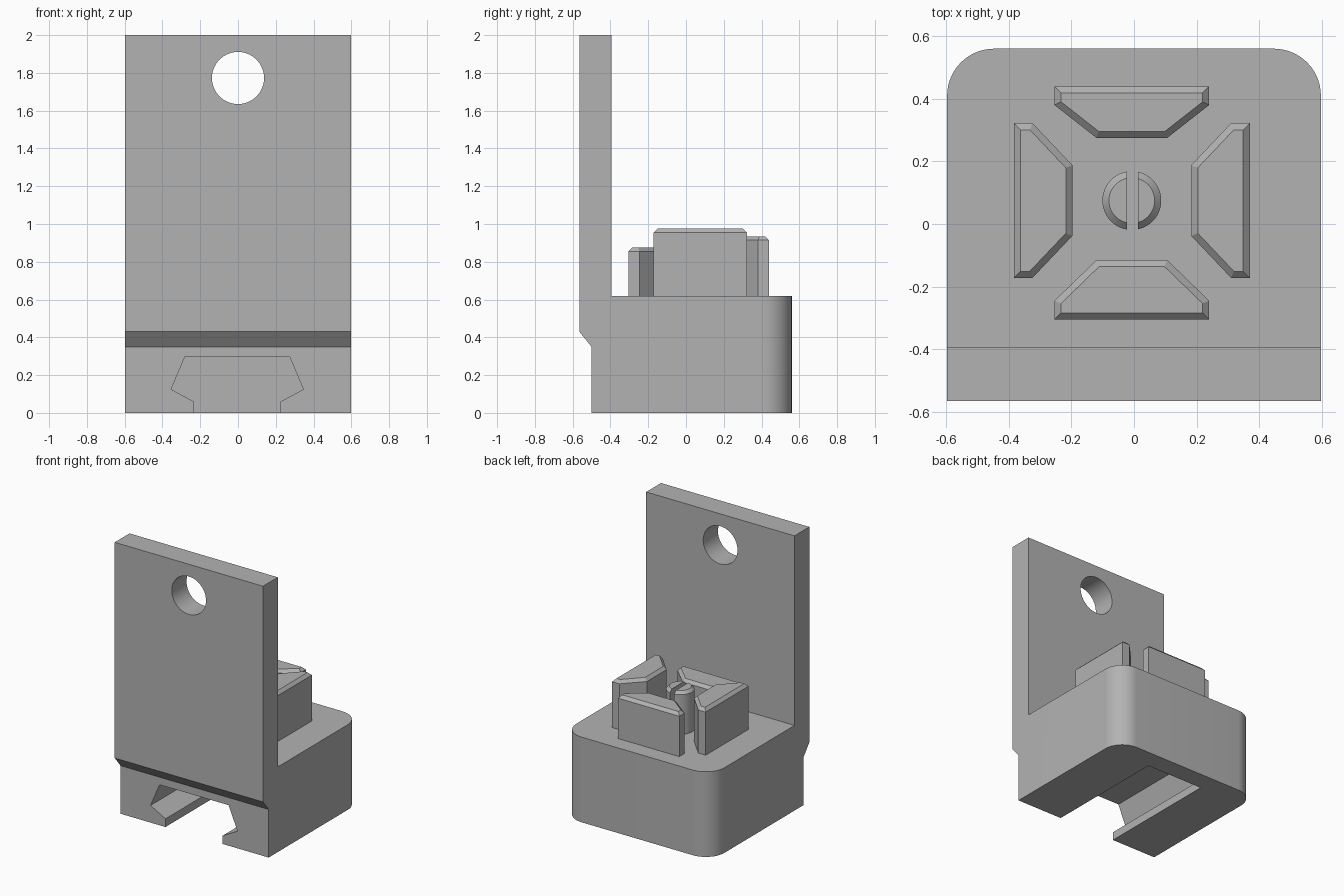
import bpy, bmesh, math
from mathutils import Matrix, Vector

if "Cube" in bpy.data.objects:
    bpy.data.objects.remove(bpy.data.objects["Cube"])

grey = bpy.data.materials.new("plain grey")
grey.use_nodes = True
COLOUR = (0.45, 0.45, 0.45, 1)
grey.diffuse_color = COLOUR
grey.node_tree.nodes["Principled BSDF"].inputs["Base Color"].default_value = COLOUR


def prism(name, points, direction, edit=None):
    """Extrude a closed 3D outline along a direction, with an optional bmesh edit."""
    bm = bmesh.new()
    face = bm.faces.new([bm.verts.new(p) for p in points])
    out = bmesh.ops.extrude_face_region(bm, geom=[face])
    moved = [v for v in out["geom"] if isinstance(v, bmesh.types.BMVert)]
    bmesh.ops.translate(bm, verts=moved, vec=Vector(direction))
    bmesh.ops.recalc_face_normals(bm, faces=bm.faces[:])
    if edit:
        edit(bm)
    mesh = bpy.data.meshes.new(name)
    bm.to_mesh(mesh)
    bm.free()
    mesh.materials.append(grey)
    obj = bpy.data.objects.new(name, mesh)
    bpy.context.collection.objects.link(obj)
    return obj


def circle(cx, cy, r, n=64):
    return [(cx + r * math.cos(math.tau * i / n), cy + r * math.sin(math.tau * i / n)) for i in range(n)]


def cut(obj, cutter):
    """Subtract a cutter for good, then remove it."""
    mod = obj.modifiers.new("cut", "BOOLEAN")
    mod.operation, mod.solver, mod.object = "DIFFERENCE", "EXACT", cutter
    graph = bpy.context.evaluated_depsgraph_get()
    mesh = bpy.data.meshes.new_from_object(obj.evaluated_get(graph))
    obj.modifiers.clear()
    obj.data = mesh
    bpy.data.objects.remove(cutter)


def smooth(obj):
    bpy.ops.object.select_all(action="DESELECT")
    obj.select_set(True)
    bpy.context.view_layer.objects.active = obj
    bpy.ops.object.shade_smooth_by_angle(angle=math.radians(25))


def round_back(bm):
    edges = [e for e in bm.edges if all(v.co.y > 0.55 for v in e.verts)
             and abs(e.verts[0].co.z - e.verts[1].co.z) > 0.1]
    bmesh.ops.bevel(bm, geom=edges, offset=0.15, segments=14, profile=0.5, affect="EDGES")


def chamfer_top(bm):
    top = max(v.co.z for v in bm.verts)
    edges = [e for e in bm.edges if all(v.co.z > top - 0.001 for v in e.verts)]
    bmesh.ops.bevel(bm, geom=edges, offset=0.021, segments=1, affect="EDGES")


# Base block and upright plate from one side profile
BASE_TOP = 0.62
side = [(-0.5, 0), (0.56, 0), (0.56, BASE_TOP), (-0.395, BASE_TOP),
        (-0.395, 2), (-0.565, 2), (-0.565, 0.43), (-0.5, 0.35)]
body = prism("base_and_back_plate", [(-0.597, y, z) for y, z in side], (1.194, 0, 0), round_back)

# Hanging hole through the plate
cut(body, prism("hole_cutter", [(x, -0.8, z) for x, z in circle(0, 1.773, 0.138)], (0, 0.6, 0)))

# Undercut rail slot, open at the front and underneath
half = [(0.23, -0.1), (0.23, 0.06), (0.35, 0.125), (0.278, 0.295)]
slot = half + [(-x, z) for x, z in reversed(half)]
cut(body, prism("slot_cutter", [(x - 0.004, -0.8, z) for x, z in slot], (0, 1.22, 0)))
smooth(body)

# Four tapered lugs around the pin, each with its own height
CENTRE = Vector((-0.007, 0.075, 0))
lugs = [("front_lug", 0, 0.875, 0.38, 0.19), ("right_lug", 90, 0.975, 0.377, 0.19),
        ("back_lug", 180, 0.935, 0.365, 0.20), ("left_lug", 270, 0.955, 0.377, 0.19)]
for name, angle, top, outer, inner in lugs:
    lip = outer - 0.06
    outline = [(-0.247, -outer), (0.247, -outer), (0.247, -lip),
               (0.113, -inner), (-0.113, -inner), (-0.247, -lip)]
    turn = Matrix.Rotation(math.radians(angle), 3, "Z")
    base = Vector((0, 0, BASE_TOP - 0.01))
    prism(name, [turn @ Vector((x, y, 0)) + CENTRE + base for x, y in outline],
          (0, 0, top - base.z), chamfer_top)

# Split centre pin
pin = prism("split_pin", [(x, y, BASE_TOP - 0.01) for x, y in circle(CENTRE.x, CENTRE.y, 0.094, 48)],
            (0, 0, 0.32), chamfer_top)
gap = [(-0.022, -0.1), (0.012, -0.1), (0.012, 0.3), (-0.022, 0.3)]
cut(pin, prism("gap_cutter", [(x, y, BASE_TOP - 0.1) for x, y in gap], (0, 0, 0.6)))
smooth(pin)
